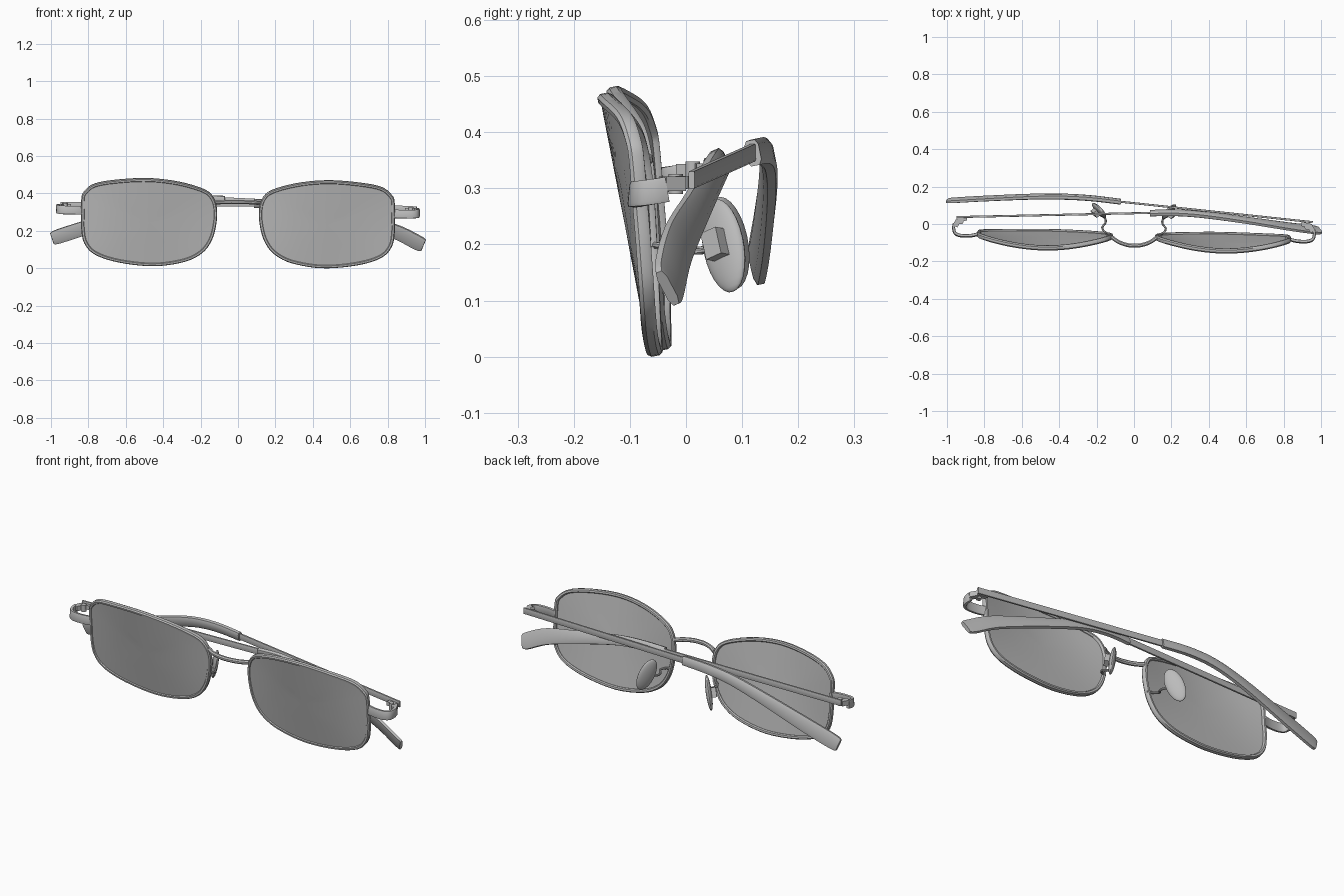
import bpy, bmesh, math
from mathutils import Vector, Matrix

old = bpy.data.objects.get("Cube")
if old:
    bpy.data.objects.remove(old, do_unlink=True)

GREY = (0.5, 0.5, 0.5, 1)
mat = bpy.data.materials.new("grey")
mat.use_nodes = True
mat.diffuse_color = GREY
mat.node_tree.nodes["Principled BSDF"].inputs["Base Color"].default_value = GREY
parts = []


def finish(name, bm, skew=False):
    """Turn a bmesh into an object; skew gives the front its slight resting lean."""
    if skew:
        for v in bm.verts:
            v.co.y -= 0.017 * v.co.x
            v.co.z -= 0.012 * v.co.x
    bmesh.ops.recalc_face_normals(bm, faces=bm.faces)
    me = bpy.data.meshes.new(name)
    bm.to_mesh(me)
    bm.free()
    me.materials.append(mat)
    ob = bpy.data.objects.new(name, me)
    bpy.context.collection.objects.link(ob)
    parts.append(ob)


def spline(pts, steps, closed=False):
    """Catmull-Rom resampling of points of any dimension."""
    n, out = len(pts), []
    pick = (lambda i: pts[i % n]) if closed else (lambda i: pts[max(0, min(n - 1, i))])
    for i in range(n if closed else n - 1):
        a, b, c, d = (pick(i + k) for k in (-1, 0, 1, 2))
        for j in range(steps):
            t = j / steps
            out.append(tuple(0.5 * (2 * q + (r - p) * t + (2 * p - 5 * q + 4 * r - s) * t * t
                                    + (3 * q - p - 3 * r + s) * t ** 3)
                             for p, q, r, s in zip(a, b, c, d)))
    if not closed:
        out.append(tuple(pts[-1]))
    return out


def sweep(name, path, up, closed=False, chamfer=0.2, skew=False):
    """Sweep a chamfered rectangle along (x, y, z, width, height) points."""
    bm = bmesh.new()
    k = 0.5 - chamfer
    section = [(k, -.5), (.5, -k), (.5, k), (k, .5), (-k, .5), (-.5, k), (-.5, -k), (-k, -.5)]
    n, rings, up = len(path), [], Vector(up)
    pos = [Vector(p[:3]) for p in path]
    for i, p in enumerate(path):
        a = pos[i - 1] if (i or closed) else pos[0]
        b = pos[(i + 1) % n] if (i < n - 1 or closed) else pos[i]
        t = (b - a).normalized()
        side = t.cross(up).normalized()
        top = side.cross(t)
        rings.append([bm.verts.new(pos[i] + side * u * p[3] + top * v * p[4]) for u, v in section])
    for i in range(n if closed else n - 1):
        r, q = rings[i], rings[(i + 1) % n]
        for j in range(8):
            bm.faces.new((r[j], r[(j + 1) % 8], q[(j + 1) % 8], q[j]))
    if not closed:
        bm.faces.new(rings[0])
        bm.faces.new(rings[-1])
    finish(name, bm, skew)


def block(name, centre, size, rot=0.0, skew=False):
    bm = bmesh.new()
    m = Matrix.Translation(centre) @ Matrix.Rotation(rot, 4, 'Z') @ Matrix.Diagonal((*size, 1))
    bmesh.ops.create_cube(bm, size=1, matrix=m)
    finish(name, bm, skew)


def lens_y(u, z):
    """Leaning surface that wraps back towards its sides."""
    return -0.045 - 0.195 * z + 0.05 * ((u - 0.475) / 0.36) ** 2 * z / 0.42


# Lens outline as distance from the middle and height
outline = [(.838, .20), (.838, .28), (.838, .36), (.826, .397), (.77, .44), (.64, .463), (.475, .472),
           (.315, .455), (.18, .417), (.13, .375), (.112, .31), (.117, .23), (.14, .15),
           (.19, .083), (.285, .035), (.45, .010), (.635, .027), (.765, .067), (.822, .125)]
CU, CZ = 0.475, 0.24
loop = spline(outline, 5, True)


def scaled(f):
    return [(CU + (u - CU) * f, CZ + (z - CZ) * f) for u, z in loop]


for s, side in ((1, "left"), (-1, "right")):
    # Rim
    sweep(side + "_rim", [(s * u, lens_y(u, z), z, .019, .027) for u, z in scaled(.974)],
          (0, 1, .2), True, .25, True)

    # Lens: front and back built from concentric rings
    bm = bmesh.new()
    outer = []
    for off in (-.009, .004):
        prev = None
        for f in (.965, .75, .5, .25):
            ring = [bm.verts.new((s * u, lens_y(u, z) + off, z)) for u, z in scaled(f)]
            if prev:
                for i in range(len(ring)):
                    j = (i + 1) % len(ring)
                    bm.faces.new((prev[i], prev[j], ring[j], ring[i]))
            else:
                outer.append(ring)
            prev = ring
        mid = bm.verts.new((s * CU, lens_y(CU, CZ) + off, CZ))
        for i in range(len(prev)):
            bm.faces.new((prev[i], prev[(i + 1) % len(prev)], mid))
    a, b = outer
    for i in range(len(a)):
        j = (i + 1) % len(a)
        bm.faces.new((a[i], a[j], b[j], b[i]))
    finish(side + "_lens", bm, True)

    # End piece: flat strip curling back to the hinge
    strip = [(.826, -.066, .300), (.87, -.077, .300), (.925, -.078, .300), (.955, -.066, .302),
             (.964, -.040, .306), (.962, -.018, .310)]
    sweep(side + "_end_piece", spline([(s * x, y, z, .016, .045) for x, y, z in strip], 4),
          (0, .1, 1), chamfer=.12, skew=True)

    # Nose pad with its mount and bent wire
    c = Vector((s * .187, .070, .2))
    long = Vector((s * .055, .036, -.16)).normalized()
    n = Vector((-s * .8, .55, 0))
    n = (n - long * n.dot(long)).normalized()
    m = Matrix((n.cross(long), n, long)).transposed().to_4x4()
    bm = bmesh.new()
    bmesh.ops.create_uvsphere(bm, u_segments=24, v_segments=14, radius=1,
                              matrix=Matrix.Translation(c) @ m @ Matrix.Diagonal((.044, .015, .088, 1)))
    finish(side + "_nose_pad", bm, True)
    bm = bmesh.new()
    bmesh.ops.create_cube(bm, size=1, matrix=Matrix.Translation(c - n * .022) @ m
                          @ Matrix.Diagonal((.035, .03, .05, 1)))
    finish(side + "_pad_mount", bm, True)
    wire = [(.125, -.058, .2), (.155, -.045, .2), (.170, -.022, .196), (.152, .005, .19),
            (.158, .032, .19), (.2, .052, .195)]
    sweep(side + "_pad_wire", spline([(s * x, y, z, .011, .011) for x, y, z in wire], 5),
          (0, 0, 1), chamfer=.29, skew=True)

# Bridge
arch = [(-.122, -.070, .350), (-.085, -.096, .352), (-.04, -.112, .354), (0, -.116, .354),
        (.04, -.112, .354), (.085, -.096, .352), (.122, -.070, .350)]
sweep("bridge", spline([(*p, .021, .021) for p in arch], 5), (0, 0, 1), chamfer=.29, skew=True)

# Folded temples: thin arm, then a broad curved tip
arms = {
    "left": ([(.955, .010, .315), (-.10, .122, .365)], (0, 0, 1),
             [(-.07, .119, .363, .026, .046), (-.22, .137, .366, .027, .048), (-.37, .146, .352, .027, .052),
              (-.55, .146, .305, .025, .06), (-.80, .136, .222, .022, .075), (-.96, .127, .170, .021, .076),
              (-.995, .125, .158, .019, .062)], (0, -.2, 1)),
    "right": ([(-.95, .037, .338), (.11, .060, .346)], (0, 0, 1),
              [(.085, .058, .345, .026, .046), (.22, .060, .346, .027, .048), (.37, .050, .328, .027, .052),
               (.60, .020, .268, .025, .062), (.83, -.014, .200, .022, .08), (.96, -.030, .137, .021, .084),
               (.992, -.033, .122, .019, .07)], (0, -.42, 1)),
}
for side, (arm, up1, tip, up2) in arms.items():
    sweep(side + "_temple_arm", [(*p, .011, .031) for p in arm], up1, chamfer=.1)
    sweep(side + "_temple_tip", spline(tip, 5), up2, chamfer=.2)

# Hinges: leaf on the end piece, leaf on the arm and a pin between them
for side, s, y, z in (("left", 1, -.012, .308), ("right", -1, .018, .330)):
    block(side + "_hinge_leaf", (s * .947, y - .012, z), (.028, .04, .026), s * .5)
    block(side + "_arm_leaf", (s * .918, y + .008, z + .003), (.05, .022, .022), -s * .15)
    bm = bmesh.new()
    bmesh.ops.create_cone(bm, cap_ends=True, segments=16, radius1=.013, radius2=.013, depth=.036,
                          matrix=Matrix.Translation((s * .925, y - .006, z)))
    finish(side + "_hinge_pin", bm)

# Smooth shading with sharp edges kept
bpy.ops.object.select_all(action='DESELECT')
for ob in parts:
    ob.select_set(True)
bpy.context.view_layer.objects.active = parts[0]
bpy.ops.object.shade_smooth_by_angle(angle=math.radians(35))
